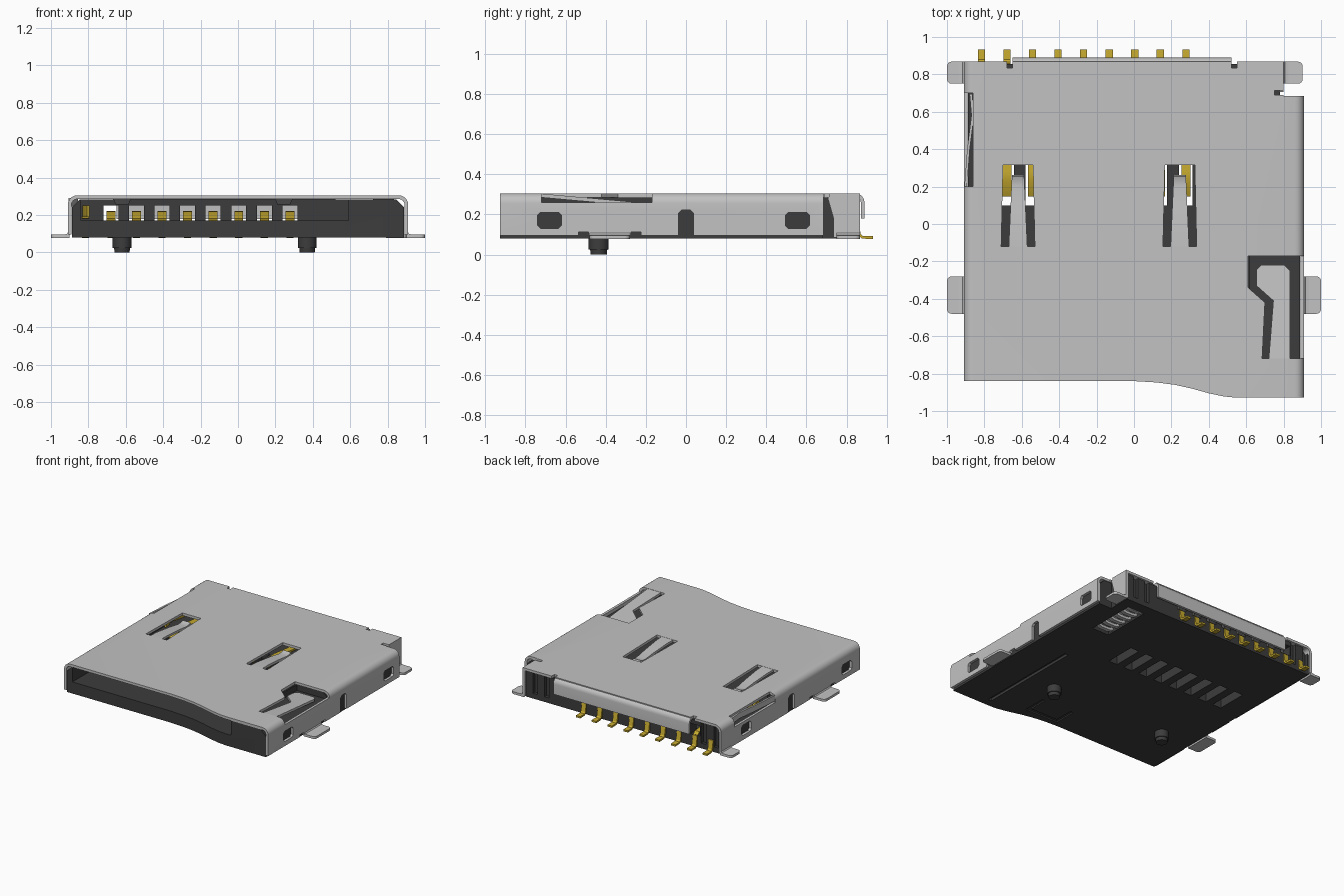
import bpy, bmesh, math

cube = bpy.data.objects.get("Cube")
if cube:
    bpy.data.objects.remove(cube, do_unlink=True)


def material(name, rgb):
    m = bpy.data.materials.new(name)
    m.use_nodes = True
    m.diffuse_color = (*rgb, 1)
    m.node_tree.nodes["Principled BSDF"].inputs["Base Color"].default_value = (*rgb, 1)
    return m


STEEL = material("brushed steel", (0.54, 0.54, 0.54))
PLASTIC = material("black plastic", (0.046, 0.046, 0.046))
GOLD = material("gold contact", (0.58, 0.41, 0.03))


def prism(name, pts, axis, a, b, mat=None):
    """Closed outline extruded from a to b along an axis."""
    place = {"x": lambda p, t: (t, p[0], p[1]),
             "y": lambda p, t: (p[0], t, p[1]),
             "z": lambda p, t: (p[0], p[1], t)}[axis]
    bm = bmesh.new()
    low = [bm.verts.new(place(p, a)) for p in pts]
    high = [bm.verts.new(place(p, b)) for p in pts]
    bm.faces.new(low)
    bm.faces.new(high)
    for i in range(len(pts)):
        j = (i + 1) % len(pts)
        bm.faces.new((low[i], low[j], high[j], high[i]))
    bmesh.ops.recalc_face_normals(bm, faces=bm.faces)
    me = bpy.data.meshes.new(name)
    bm.to_mesh(me)
    bm.free()
    ob = bpy.data.objects.new(name, me)
    bpy.context.collection.objects.link(ob)
    if mat:
        me.materials.append(mat)
    return ob


def box(name, x, y, z, mat=None):
    return prism(name, [(x[0], y[0]), (x[1], y[0]), (x[1], y[1]), (x[0], y[1])], "z", *z, mat)


def strip(name, path, t, axis, a, b, mat):
    """Bent sheet: an open path thickened by t, extruded along an axis."""
    n, upper, lower = len(path), [], []
    for i, (u, v) in enumerate(path):
        p, q = path[max(i - 1, 0)], path[min(i + 1, n - 1)]
        du, dv = q[0] - p[0], q[1] - p[1]
        k = t / 2 / math.hypot(du, dv)
        upper.append((u - dv * k, v + du * k))
        lower.append((u + dv * k, v - du * k))
    return prism(name, upper + lower[::-1], axis, a, b, mat)


def boolean(ob, cutter, op="DIFFERENCE"):
    m = ob.modifiers.new("cut", "BOOLEAN")
    m.operation, m.solver, m.object = op, "EXACT", cutter
    cutter.hide_render = True
    bpy.context.view_layer.objects.active = ob
    bpy.ops.object.modifier_apply(modifier=m.name)
    bpy.data.objects.remove(cutter, do_unlink=True)


def cut_box(ob, x, y, z):
    boolean(ob, box("cutter", x, y, z))


def arc(cx, cz, r, a0, a1, n=6):
    return [(cx + r * math.cos(math.radians(a0 + (a1 - a0) * i / n)),
             cz + r * math.sin(math.radians(a0 + (a1 - a0) * i / n))) for i in range(n + 1)]


def front_edge(d):
    """Front lip that swells forward on the left side."""
    return [(0, -0.84 + d), (0.12, -0.847 + d), (0.22, -0.86 + d), (0.31, -0.88 + d),
            (0.40, -0.905 + d), (0.48, -0.922 + d), (0.54, -0.928 + d)]


pins = [-0.815 + 0.1365 * i for i in range(9)]

# Plastic body: floor, side walls, back wall and slider block
body = prism("plastic_body", [(-0.888, -0.838)] + front_edge(0.002) +
             [(0.888, -0.926), (0.888, 0.68), (0.78, 0.68), (0.78, 0.855), (-0.888, 0.855)],
             "z", 0.08, 0.284, PLASTIC)
# chamfer the long upper edges so they clear the rounded cover
for s in (-1, 1):
    boolean(body, prism("cutter", [(s * 0.83, 0.30), (s * 0.90, 0.23), (s * 0.90, 0.30)], "y", -1, 1))
cut_box(body, (-0.84, 0.59), (-1, 0.78), (0.17, 0.30))             # card cavity
for x in pins[1:]:
    cut_box(body, (x - 0.04, x + 0.04), (0.7, 0.9), (0.172, 0.25))   # rear windows
    cut_box(body, (x - 0.037, x + 0.037), (0.10, 0.34), (0.05, 0.2))  # floor slots
cut_box(body, (0.62, 0.90), (-0.73, -0.16), (0.235, 0.30))         # latch pit
cut_box(body, (-0.90, -0.82), (0.2, 0.7), (0.225, 0.30))           # switch window
cut_box(body, (0.555, 0.70), (0.38, 0.77), (0.05, 0.30))           # spring well
cut_box(body, (0.59, 0.62), (-0.86, -0.02), (0.05, 0.10))          # underside groove
cut_box(body, (0.04, 0.30), (-0.80, -0.77), (0.05, 0.09))          # underside hook lines
cut_box(body, (0.04, 0.065), (-0.775, -0.62), (0.05, 0.09))
cut_box(body, (0.30, 0.325), (-0.80, -0.62), (0.05, 0.09))
for x in (-0.86, -0.75, 0.60, 0.70):                               # rear ribs
    cut_box(body, (x - 0.02, x + 0.02), (0.83, 0.9), (0.12, 0.30))

# Spring turns in the well
for i in range(6):
    y = 0.41 + i * 0.065
    strip("spring_turn", [(0.56, 0.10), (0.60, 0.09), (0.66, 0.09), (0.695, 0.10)], 0.02,
          "y", y, y + 0.03, STEEL)

# Locating pegs
for x in (-0.62, 0.37):
    bpy.ops.mesh.primitive_cylinder_add(vertices=32, radius=0.05, depth=0.09, location=(x, -0.435, 0.045))
    peg = bpy.context.object
    peg.name = "locating_peg"
    peg.data.materials.append(PLASTIC)
    for v in peg.data.vertices:
        if v.co.z < 0:
            v.co.x *= 0.8
            v.co.y *= 0.8
    bpy.ops.mesh.primitive_cylinder_add(vertices=32, radius=0.05, depth=0.06, location=(x, -0.435, 0.055))
    bpy.context.object.name = "peg_collar"
    bpy.context.object.data.materials.append(PLASTIC)

# Steel cover: rounded channel section trimmed to the plan outline
section = ([(-0.91, 0.095)] + arc(-0.86, 0.255, 0.05, 180, 90) + arc(0.86, 0.255, 0.05, 90, 0) +
           [(0.91, 0.095), (0.89, 0.095)] + arc(0.86, 0.255, 0.03, 0, 90) +
           arc(-0.86, 0.255, 0.03, 90, 180) + [(-0.89, 0.095)])
cover = prism("steel_cover", section, "y", -0.96, 0.92, STEEL)
boolean(cover, prism("cutter", [(-0.95, -0.84)] + front_edge(0) +
                     [(0.95, -0.928), (0.95, 0.685), (0.80, 0.685), (0.80, 0.868), (-0.95, 0.868)],
                     "z", 0, 0.4), "INTERSECT")
for s in (-1, 1):
    x = (0.8, 0.95) if s > 0 else (-0.95, -0.8)
    for y in (-0.68, 0.555):                                        # latch windows
        w, h, c = 0.06, 0.04, 0.015
        boolean(cover, prism("cutter", [(y - w, 0.17 - h + c), (y - w + c, 0.17 - h), (y + w - c, 0.17 - h),
                                        (y + w, 0.17 - h + c), (y + w, 0.17 + h - c), (y + w - c, 0.17 + h),
                                        (y - w + c, 0.17 + h), (y - w, 0.17 + h - c)], "x", *x))
    boolean(cover, prism("cutter", [(-0.037, 0.05), (0.037, 0.05), (0.037, 0.205), (0.02, 0.222),
                                    (-0.02, 0.222), (-0.037, 0.205)], "x", *x))
    for y in (-0.51, -0.25):                                        # relief beside solder tabs
        cut_box(cover, x, (y - 0.025, y + 0.025), (0.05, 0.112))
for x in (-0.665, 0.535):                                           # bend reliefs at the back
    cut_box(cover, (x - 0.015, x + 0.015), (0.835, 0.9), (0.27, 0.32))
cut_box(cover, (0.75, 0.82), (0.69, 0.715), (0.27, 0.32))
cut_box(cover, (-0.95, -0.86), (0.2, 0.7), (0.235, 0.32))           # switch opening

# Pressed spring fingers in the top
for c in (-0.62, 0.245):
    boolean(cover, prism("cutter", [(c - 0.09, -0.12), (c + 0.09, -0.12), (c + 0.08, 0.315),
                                    (c - 0.08, 0.315)], "z", 0.24, 0.34))
    finger = strip("card_finger", [(-0.13, 0.295), (-0.05, 0.293), (0.10, 0.278), (0.20, 0.264),
                                   (0.235, 0.266), (0.258, 0.274)], 0.018, "x", c - 0.05, c + 0.05, STEEL)
    for v in finger.data.vertices:                                  # taper to the tip
        v.co.x = c + (v.co.x - c) * (1 - 0.35 * (v.co.y + 0.13) / 0.39)

# Latch finger, bent down into the pit
boolean(cover, prism("cutter", [(0.61, -0.17), (0.93, -0.17), (0.93, -0.72), (0.685, -0.72),
                                (0.70, -0.42), (0.61, -0.34)], "z", 0.26, 0.34))
latch = prism("latch_finger", [(0.72, -0.73), (0.835, -0.73), (0.835, -0.25), (0.805, -0.22), (0.68, -0.22),
                               (0.655, -0.245), (0.655, -0.33), (0.745, -0.41)], "z", 0.285, 0.304, STEEL)
for v in latch.data.vertices:
    v.co.z -= 0.045 * (v.co.y + 0.73) / 0.5

# Rear flap and rear corner wall
strip("rear_flap", [(0.82, 0.295), (0.845, 0.295)] + arc(0.845, 0.26, 0.035, 80, 0) + [(0.88, 0.18)],
      0.018, "x", -0.65, 0.52, STEEL)
prism("rear_corner_wall", [(0.705, 0.285), (0.735, 0.18), (0.735, 0.085), (0.868, 0.085), (0.868, 0.295),
                           (0.73, 0.295)], "x", 0.781, 0.80, STEEL)


# Solder tabs with rounded outer corners
def tab(x0, x1, y0, y1):
    s, r = (1 if x1 > x0 else -1), 0.025
    outer = arc(abs(x1 - x0) - r, y1 - r, r, 90, 0, 4) + arc(abs(x1 - x0) - r, y0 + r, r, 0, -90, 4)
    pts = [(0, y0), (0, y1)] + outer
    prism("solder_tab", [(x0 + s * u, v) for u, v in pts], "z", 0.077, 0.095, STEEL)
    strip("tab_bend", [(x0, 0.125), (x0, 0.105), (x0 + s * 0.012, 0.09), (x0 + s * 0.035, 0.086)],
          0.018, "y", y0, y1, STEEL)


tab(-0.90, -1.0, -0.48, -0.28)
tab(0.90, 1.0, -0.48, -0.28)
tab(-0.90, -1.0, 0.75, 0.868)
tab(0.79, 0.902, 0.75, 0.868)

# Contacts: spring arm in the cavity and solder tail at the back
for i, x in enumerate(pins):
    strip("contact_tail", [(0.77, 0.19), (0.83, 0.185), (0.852, 0.165), (0.864, 0.10), (0.878, 0.086),
                           (0.932, 0.084)], 0.014, "x", x - 0.019, x + 0.019, GOLD)
    if i:
        strip("contact_arm", [(0.78, 0.185), (0.45, 0.195), (0.28, 0.214), (0.23, 0.212), (0.15, 0.175)],
              0.014, "x", x - 0.024, x + 0.024, GOLD)

# Card detect switch behind the side opening
strip("switch_blade", [(-0.80, 0.66), (-0.80, 0.45), (-0.825, 0.35), (-0.80, 0.25)], 0.014, "z", 0.19, 0.25, GOLD)
strip("switch_arm", [(-0.872, 0.695), (-0.862, 0.58), (-0.885, 0.40), (-0.90, 0.20)], 0.014, "z", 0.245, 0.29, STEEL)

# Smooth rounded bends, keep cut edges sharp
bpy.ops.object.select_all(action="DESELECT")
for ob in bpy.context.collection.objects:
    if ob.type == "MESH":
        ob.select_set(True)
        bpy.context.view_layer.objects.active = ob
bpy.ops.object.shade_smooth_by_angle(angle=math.radians(30))
